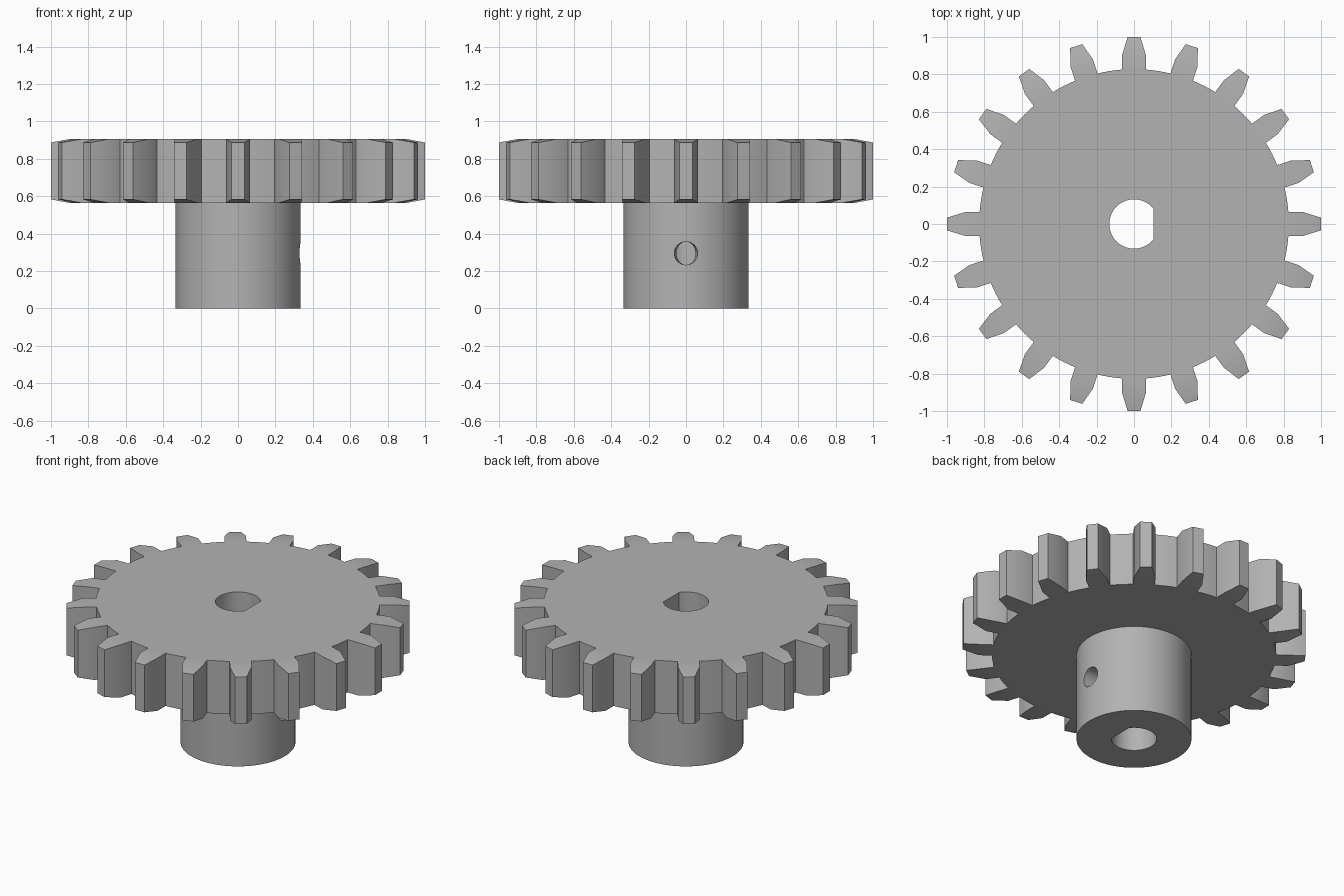
import bpy, bmesh, math
from mathutils import Matrix, Vector

cube = bpy.data.objects.get("Cube")
if cube:
    bpy.data.objects.remove(cube, do_unlink=True)

TEETH = 20
GEAR_BOTTOM, GEAR_TOP, CHAMFER = 0.565, 0.905, 0.018
ROOT_R, SHOULDER_R, TIP_R = 0.828, 0.905, 1.0
HUB_R, BORE_R, BORE_FLAT = 0.335, 0.132, 0.105

grey = bpy.data.materials.new("plain grey")
grey.use_nodes = True
colour = (0.45, 0.45, 0.45, 1)
grey.diffuse_color = colour
grey.node_tree.nodes["Principled BSDF"].inputs["Base Color"].default_value = colour


def finish(name, bm):
    bmesh.ops.remove_doubles(bm, verts=bm.verts, dist=1e-5)
    bmesh.ops.recalc_face_normals(bm, faces=bm.faces)
    mesh = bpy.data.meshes.new(name)
    bm.to_mesh(mesh)
    bm.free()
    obj = bpy.data.objects.new(name, mesh)
    mesh.materials.append(grey)
    bpy.context.collection.objects.link(obj)
    return obj


def loft(name, rings):
    """Closed solid through rings of equal point counts."""
    bm = bmesh.new()
    loops = [[bm.verts.new(p) for p in ring] for ring in rings]
    for a, b in zip(loops, loops[1:]):
        for i in range(len(a)):
            j = (i + 1) % len(a)
            bm.faces.new((a[i], a[j], b[j], b[i]))
    bm.faces.new(loops[0])
    bm.faces.new(loops[-1])
    return finish(name, bm)


def circle(r, z, n=96):
    return [(r * math.cos(t), r * math.sin(t), z)
            for t in (2 * math.pi * i / n for i in range(n))]


def bore_profile(z):
    # Round shaft hole with a flat on its left side
    start = math.acos(BORE_FLAT / BORE_R)
    span, n = 2 * math.pi - 2 * start, 48
    return [(BORE_R * math.cos(start + span * i / n),
             BORE_R * math.sin(start + span * i / n), z) for i in range(n + 1)]


def screw_profile(x, half_width, half_height, n=32):
    return [(x, half_width * math.cos(2 * math.pi * i / n),
             0.295 + half_height * math.sin(2 * math.pi * i / n)) for i in range(n)]


def build_gear():
    bm = bmesh.new()
    half_root, half_tip = 0.063, 0.034
    root_x = math.sqrt(ROOT_R ** 2 - half_root ** 2)
    # Half outline of a tooth: distance outward, half width, chamfer drop
    stations = [(root_x, half_root, 0), (SHOULDER_R, half_root, 0), (TIP_R, half_tip, CHAMFER)]
    edge = math.atan2(half_root, root_x)
    pitch = 2 * math.pi / TEETH
    rims = {GEAR_TOP: [], GEAR_BOTTOM: []}
    for k in range(TEETH):
        turn = Matrix.Rotation(k * pitch, 4, 'Z')

        def quad(*pts):
            bm.faces.new([bm.verts.new(turn @ Vector(p)) for p in pts])

        def level(x, y, drop, top):
            return (x, y, GEAR_TOP - drop if top else GEAR_BOTTOM + drop)

        for (x0, w0, d0), (x1, w1, d1) in zip(stations, stations[1:]):
            for top in (True, False):
                quad(level(x0, -w0, d0, top), level(x1, -w1, d1, top),
                     level(x1, w1, d1, top), level(x0, w0, d0, top))
            for s in (1, -1):
                quad(level(x0, s * w0, d0, True), level(x1, s * w1, d1, True),
                     level(x1, s * w1, d1, False), level(x0, s * w0, d0, False))
        quad(*[level(TIP_R, s * half_tip, CHAMFER, t)
               for s, t in ((-1, True), (1, True), (1, False), (-1, False))])
        # Valley between this tooth and the next
        steps = 4
        arc = [edge + (pitch - 2 * edge) * i / steps for i in range(steps + 1)]
        pts = [(ROOT_R * math.cos(a), ROOT_R * math.sin(a)) for a in arc]
        for p, q in zip(pts, pts[1:]):
            quad((*p, GEAR_TOP), (*q, GEAR_TOP), (*q, GEAR_BOTTOM), (*p, GEAR_BOTTOM))
        for z, rim in rims.items():
            rim.extend(turn @ Vector((*p, z)) for p in pts)
    for rim in rims.values():
        bm.faces.new([bm.verts.new(p) for p in rim])
    return finish("gear_wheel", bm)


def cut(obj, cutter):
    mod = obj.modifiers.new("cut", 'BOOLEAN')
    mod.operation, mod.solver, mod.object = 'DIFFERENCE', 'EXACT', cutter
    bpy.ops.object.select_all(action='DESELECT')
    bpy.context.view_layer.objects.active = obj
    obj.select_set(True)
    bpy.ops.object.modifier_apply(modifier=mod.name)


gear = build_gear()
hub = loft("hub", [circle(HUB_R, 0), circle(HUB_R, GEAR_BOTTOM)])

# Shaft bore through both parts, set screw hole through the hub's left wall
bore = loft("bore_cutter", [bore_profile(-0.1), bore_profile(1.1)])
screw = loft("screw_cutter", [screw_profile(0.05, 0.048, 0.062), screw_profile(0.36, 0.064, 0.062)])
cut(gear, bore)
cut(hub, bore)
cut(hub, screw)
for helper in (bore, screw):
    bpy.data.objects.remove(helper, do_unlink=True)

for part in (gear, hub):
    bpy.ops.object.select_all(action='DESELECT')
    bpy.context.view_layer.objects.active = part
    part.select_set(True)
    bpy.ops.object.shade_smooth_by_angle(angle=math.radians(30))
